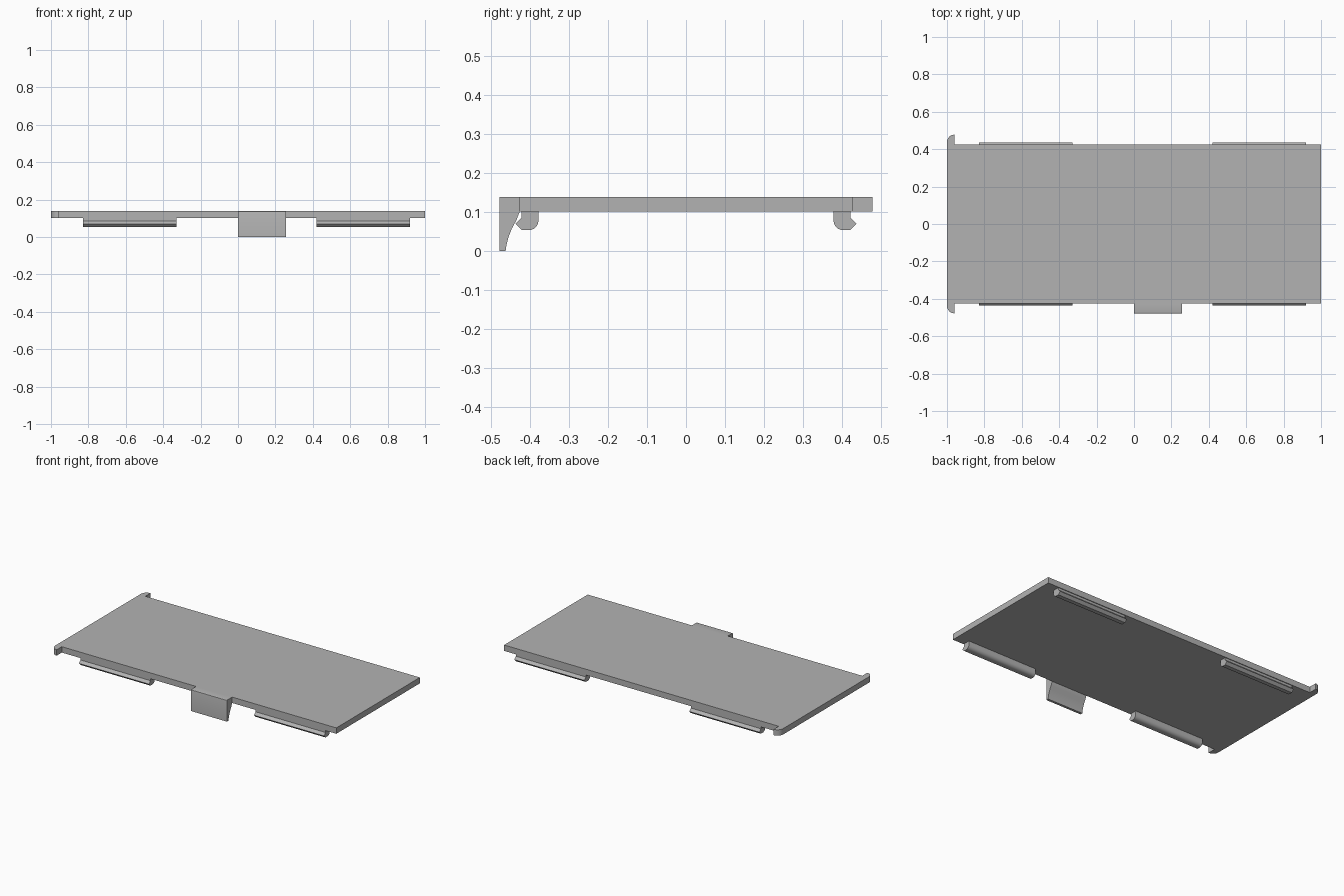
import bpy
import bmesh
from math import sin, cos, pi

cube = bpy.data.objects.get("Cube")
if cube:
    bpy.data.objects.remove(cube, do_unlink=True)

grey = bpy.data.materials.new("light grey plastic")
grey.use_nodes = True
GREY = (0.45, 0.45, 0.45, 1)
grey.diffuse_color = GREY
grey.node_tree.nodes["Principled BSDF"].inputs["Base Color"].default_value = GREY

TOP, UNDER = 0.139, 0.101
EDGE, REACH = 0.426, 0.478


def arc(cx, cy, r, start, end, steps=6):
    """Points along a circular arc, angles in quarter turns."""
    angles = [(start + (end - start) * i / steps) * pi / 2 for i in range(steps + 1)]
    return [(cx + r * cos(a), cy + r * sin(a)) for a in angles]


def extrude(name, profile, place, low, high):
    """Sweep a closed 2D profile from low to high; place maps (u, v, t) to xyz."""
    bm = bmesh.new()
    face = bm.faces.new([bm.verts.new(place(u, v, low)) for u, v in profile])
    shift = [b - a for a, b in zip(place(0, 0, low), place(0, 0, high))]
    new = bmesh.ops.extrude_face_region(bm, geom=[face], use_keep_orig=True)["geom"]
    bmesh.ops.translate(bm, vec=shift, verts=[g for g in new if isinstance(g, bmesh.types.BMVert)])
    bmesh.ops.recalc_face_normals(bm, faces=bm.faces)
    mesh = bpy.data.meshes.new(name)
    bm.to_mesh(mesh)
    bm.free()
    mesh.materials.append(grey)
    obj = bpy.data.objects.new(name, mesh)
    bpy.context.collection.objects.link(obj)
    bpy.ops.object.select_all(action="DESELECT")
    obj.select_set(True)
    bpy.context.view_layer.objects.active = obj
    bpy.ops.object.shade_smooth_by_angle(angle=pi / 6)
    return obj


def along_x(u, v, t):
    return (t, u, v)


def along_z(u, v, t):
    return (u, v, t)


# Flat cover with a rounded ear at each end of its right edge
ear, r = -0.96, 0.04
cover = [(1, -EDGE), (1, EDGE), (ear, EDGE), (ear, REACH)]
cover += arc(-1 + r, REACH - r, r, 1, 2)
cover += arc(-1 + r, r - REACH, r, 2, 3)
cover += [(ear, -EDGE)]
# Drop the arc ends that coincide with the ear corners
cover = [p for i, p in enumerate(cover) if i not in (4, len(cover) - 2)]
cover.insert(-1, (ear, -REACH))
extrude("cover_panel", cover, along_z, UNDER, TOP)

# Thumb latch with a curved back, hanging from the front edge
latch = [(-EDGE, TOP), (-EDGE, UNDER), (-0.434, 0.08), (-0.446, 0.058),
         (-0.455, 0.035), (-0.46, 0.015), (-0.462, 0), (-REACH, 0)]
latch += arc(0.005 - REACH, TOP - 0.005, 0.005, 2, 1, 3)
extrude("front_latch", latch, along_x, 0, 0.256)

# Snap rails with a hooked lip, two along the front and two along the back
rail = [(0.378, UNDER)] + arc(0.402, 0.078, 0.024, 2, 3)
rail += [(0.421, 0.054), (0.437, 0.07), (0.421, 0.086), (0.421, UNDER)]
for side, sign in (("front", -1), ("back", 1)):
    for end, x in (("right", -0.83), ("left", 0.42)):
        extrude(f"{side}_{end}_snap_rail", [(sign * y, z) for y, z in rail],
                along_x, x, x + 0.5)
